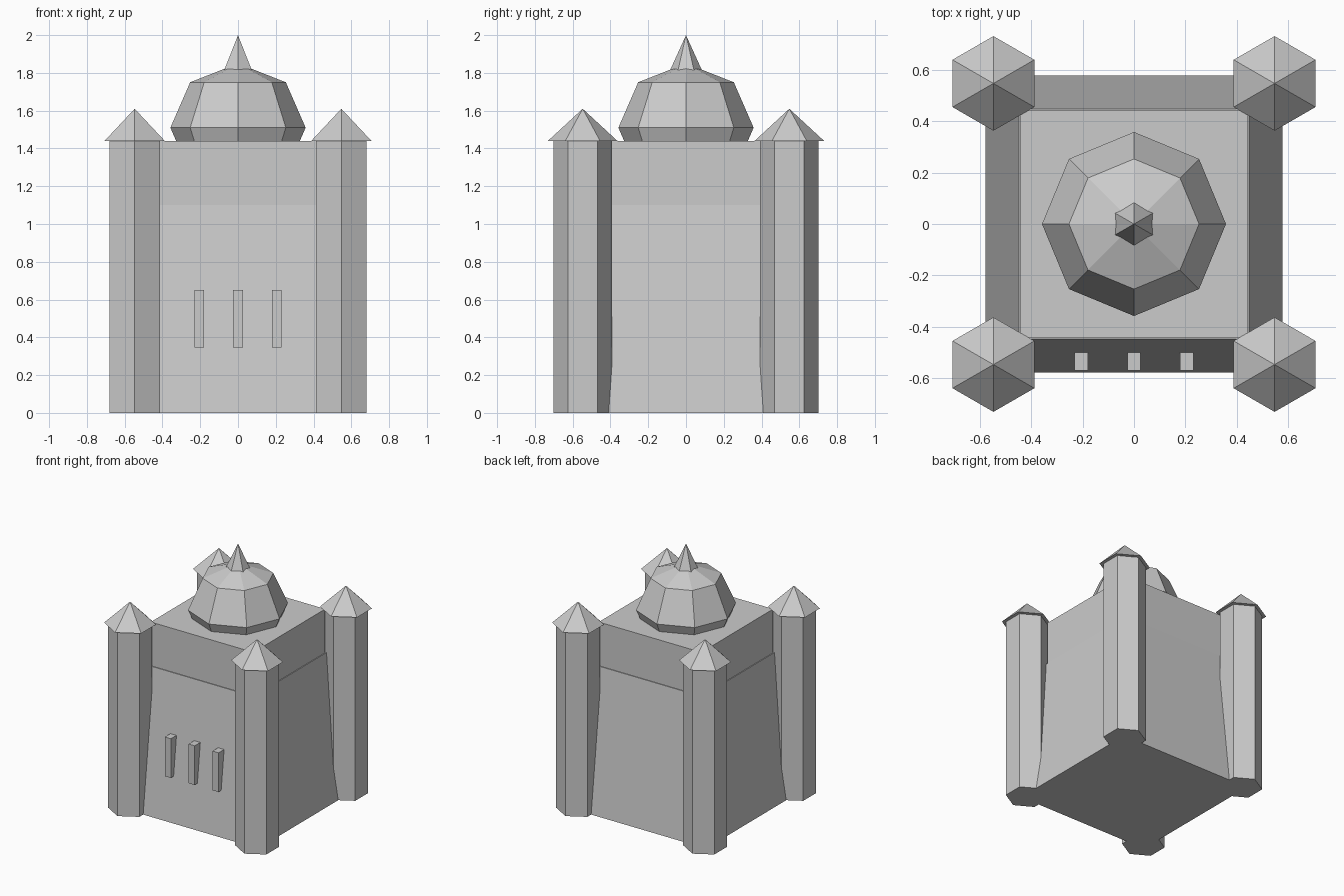
import bpy
from math import pi

if "Cube" in bpy.data.objects:
    bpy.data.objects.remove(bpy.data.objects["Cube"])


def prism(name, sides, r1, r2, x, y, z0, z1, turn=0.0):
    """Regular prism, frustum or cone (r2 = 0) between two heights."""
    bpy.ops.mesh.primitive_cone_add(vertices=sides, radius1=r1, radius2=r2,
                                    depth=z1 - z0, location=(x, y, (z0 + z1) / 2),
                                    rotation=(0, 0, turn))
    bpy.context.object.name = name


def box(name, x0, x1, y0, y1, z0, z1):
    bpy.ops.mesh.primitive_cube_add(size=1, location=((x0 + x1) / 2, (y0 + y1) / 2, (z0 + z1) / 2))
    ob = bpy.context.object
    ob.name = name
    ob.scale = (x1 - x0, y1 - y0, z1 - z0)


# Keep: tapering walls with an upright band on top
R2 = 2 ** 0.5
prism("keep_walls", 4, 0.577 * R2, 0.448 * R2, 0, 0, 0, 1.1, pi / 4)
box("keep_upper_band", -0.442, 0.442, -0.442, 0.442, 1.1, 1.44)

# Hexagonal corner towers with overhanging roofs
T = 0.547
for sx in (-1, 1):
    for sy in (-1, 1):
        prism("corner_tower", 6, 0.155, 0.155, sx * T, sy * T, 0, 1.44)
        prism("tower_roof", 6, 0.184, 0, sx * T, sy * T, 1.44, 1.61)

# Faceted dome and spire
bpy.ops.mesh.primitive_uv_sphere_add(segments=8, ring_count=4, radius=1, location=(0, 0, 1.51))
dome = bpy.context.object
dome.name = "dome"
dome.scale = (0.358, 0.358, 0.34)
prism("dome_spire", 6, 0.1, 0, 0, 0, 1.78, 2.0)

# Raised window slits on the front
for x in (-0.205, 0, 0.205):
    box("window_slit", x - 0.026, x + 0.026, -0.57, -0.49, 0.345, 0.65)
